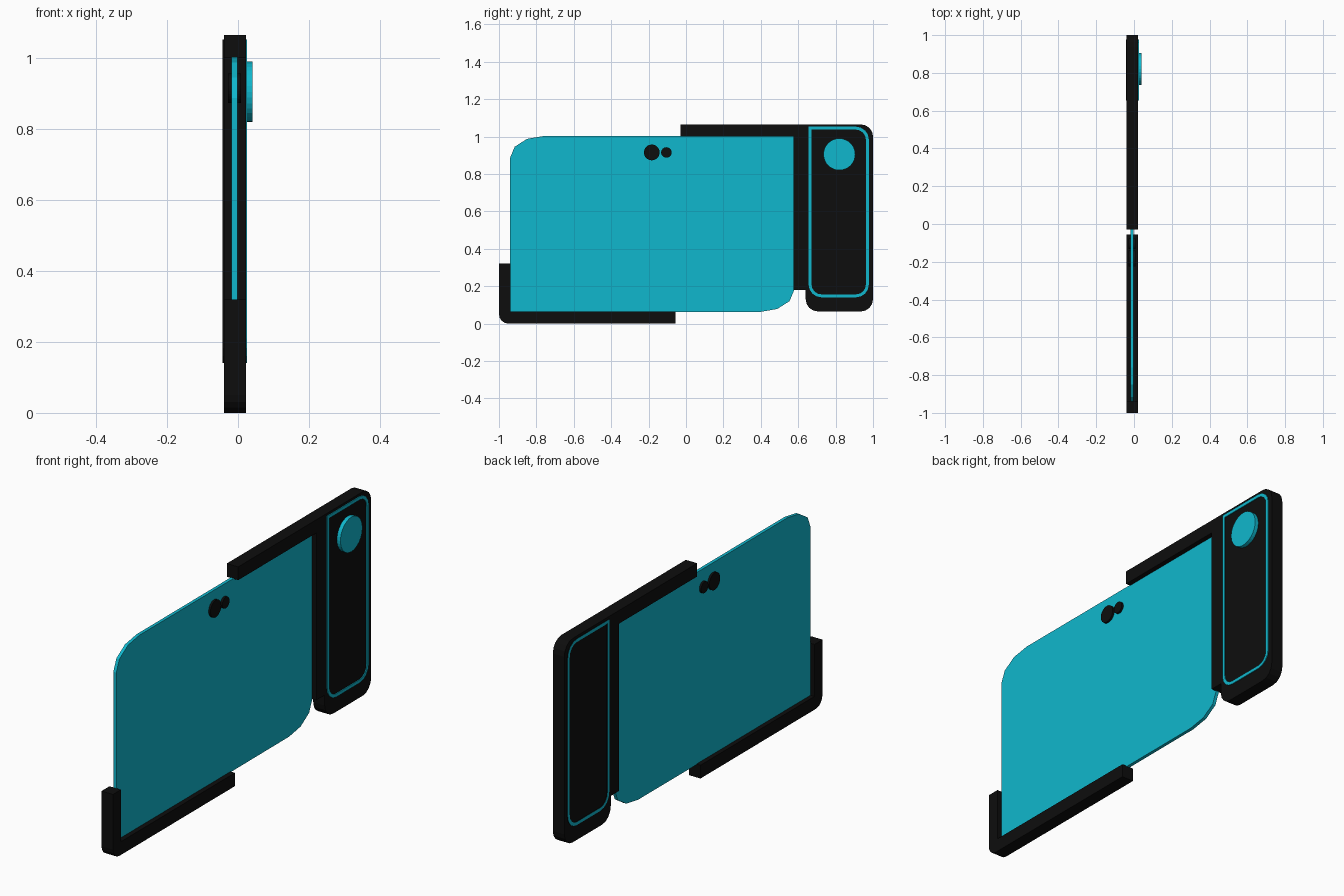
import bpy, bmesh, math
from mathutils import Vector

if "Cube" in bpy.data.objects:
    bpy.data.objects.remove(bpy.data.objects["Cube"])


def material(name, rgb):
    m = bpy.data.materials.new(name)
    m.diffuse_color = (*rgb, 1)
    m.use_nodes = True
    m.node_tree.nodes["Principled BSDF"].inputs["Base Color"].default_value = m.diffuse_color
    return m


cyan = material("cyan", (0.005, 0.474, 0.610))
black = material("black", (0.004, 0.004, 0.004))


def outline(corners, steps=4):
    """Corners are (y, z, radius to previous, radius to next); zero stays sharp."""
    pts = []
    for i, (y, z, r0, r1) in enumerate(corners):
        c = Vector((y, z))
        if r0 == 0:
            pts.append(c)
            continue
        before = Vector(corners[i - 1][:2])
        after = Vector(corners[(i + 1) % len(corners)][:2])
        a = c + (before - c).normalized() * r0
        b = c + (after - c).normalized() * r1
        for k in range(steps + 1):
            t = math.pi / 2 * k / steps
            pts.append(a + b - c + (c - b) * math.cos(t) + (c - a) * math.sin(t))
    return pts


def circle(y, z, r, n=32):
    return [Vector((y + r * math.cos(math.tau * k / n),
                    z + r * math.sin(math.tau * k / n))) for k in range(n)]


def finish(name, bm, mats):
    bmesh.ops.recalc_face_normals(bm, faces=bm.faces)
    me = bpy.data.meshes.new(name)
    for m in mats:
        me.materials.append(m)
    bm.to_mesh(me)
    bm.free()
    ob = bpy.data.objects.new(name, me)
    bpy.context.collection.objects.link(ob)
    return ob


def plate(name, pts, x0, x1, mat):
    bm = bmesh.new()
    lo = [bm.verts.new((x0, *p)) for p in pts]
    hi = [bm.verts.new((x1, *p)) for p in pts]
    bm.faces.new(lo)
    bm.faces.new(hi)
    for i in range(len(pts)):
        bm.faces.new((lo[i - 1], lo[i], hi[i], hi[i - 1]))
    return finish(name, bm, [mat])


def ring(name, outer, inner, x0, x1, side_black=False):
    bm = bmesh.new()
    loops = [[bm.verts.new((x, *p)) for p in pts]
             for pts, x in ((outer, x0), (outer, x1), (inner, x1), (inner, x0))]
    for j in range(4):
        a, b = loops[j], loops[(j + 1) % 4]
        for i in range(len(outer)):
            f = bm.faces.new((a[i - 1], a[i], b[i], b[i - 1]))
            f.material_index = int(side_black and j in (0, 2))
    return finish(name, bm, [cyan, black])


# Thin central panel with two opposite faceted corners
plate("main_panel", outline([(-0.94, 0.06, 0, 0), (0.58, 0.06, 0.12, 0.18),
                             (0.58, 1.003, 0, 0), (-0.94, 1.003, 0.18, 0.115)][:1]
                            + [(0.578, 0.063, 0.18, 0.115), (0.578, 1.003, 0, 0),
                               (-0.94, 1.003, 0.18, 0.115)], 3), -0.018, -0.002, cyan)

# Lower corner bracket
plate("lower_bracket", outline([(-1, 0, 0.05, 0.05), (-0.055, 0, 0, 0),
                                (-0.055, 0.065, 0, 0), (-0.938, 0.065, 0, 0),
                                (-0.938, 0.32, 0, 0), (-1, 0.32, 0, 0)]),
      -0.04, 0.022, black)

# Upper bracket: top bar, inner post and wide end grip in one outline
plate("upper_grip", outline([(-0.03, 1.0, 0, 0), (0.575, 1.0, 0, 0),
                             (0.575, 0.18, 0, 0), (0.64, 0.18, 0, 0),
                             (0.64, 0.065, 0.065, 0.065), (1, 0.065, 0.065, 0.065),
                             (1, 1.065, 0.065, 0.065), (-0.03, 1.065, 0, 0)]),
      -0.04, 0.022, black)


# Border trim on both sides of the grip
def trim_outline(d):
    r = 0.07 - d
    return outline([(0.655 + d, 0.14 + d, r, r), (0.978 - d, 0.14 + d, r, r),
                    (0.978 - d, 1.053 - d, r, r), (0.655 + d, 1.053 - d, 0, 0)])


ring("trim_right", trim_outline(0), trim_outline(0.016), 0.021, 0.026)
ring("trim_left", trim_outline(0), trim_outline(0.016), -0.043, -0.039, True)

# Round button
plate("round_button", circle(0.82, 0.905, 0.085), 0.02, 0.041, cyan)

# Pair of lenses passing through the panel
plate("large_lens", circle(-0.183, 0.915, 0.042), -0.028, 0.008, black)
plate("small_lens", circle(-0.105, 0.915, 0.028), -0.028, 0.008, black)
